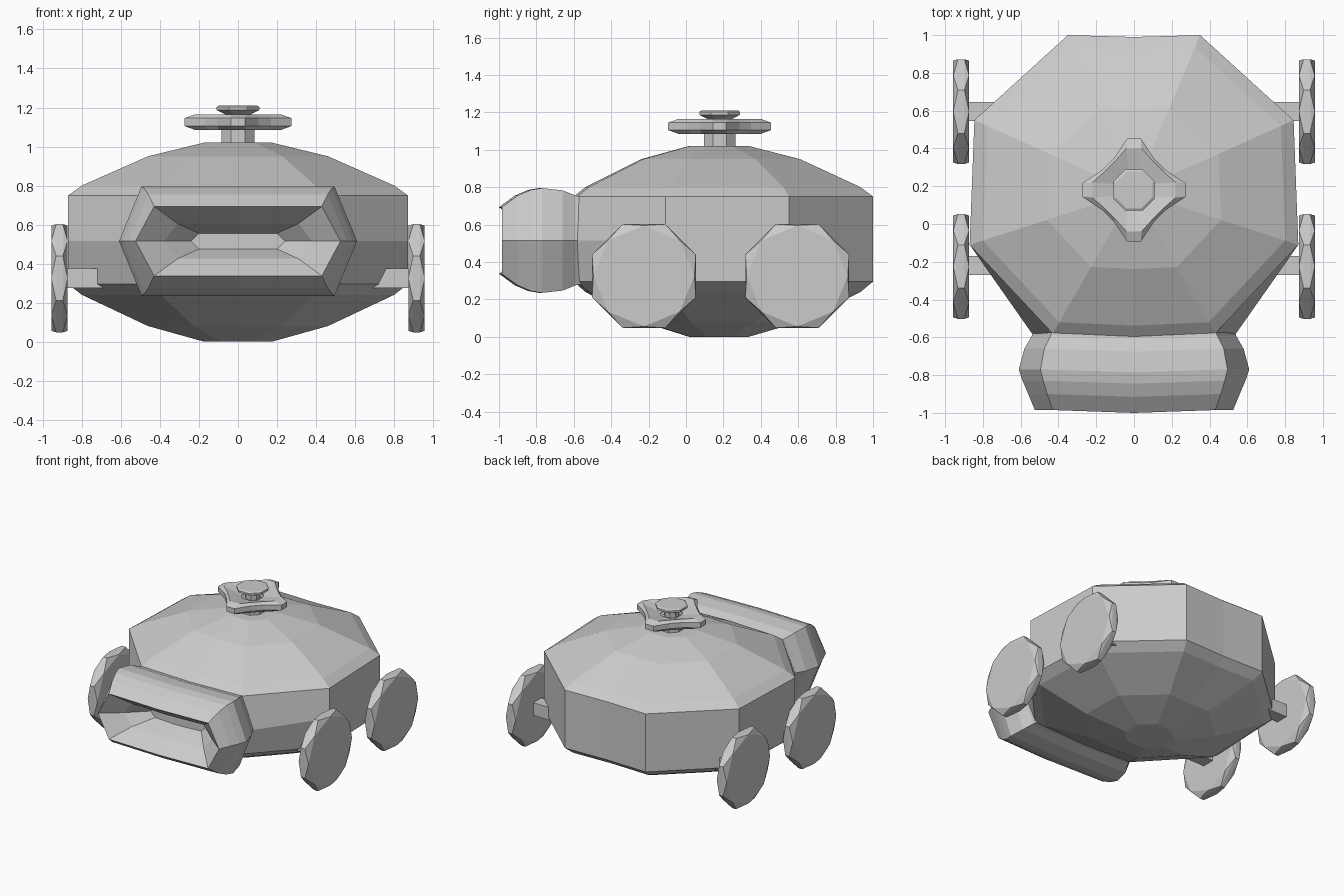
import bpy, bmesh, math

if "Cube" in bpy.data.objects:
    bpy.data.objects.remove(bpy.data.objects["Cube"])

grey = bpy.data.materials.new("light_grey")
grey.diffuse_color = (0.6, 0.6, 0.6, 1)
grey.use_nodes = True
grey.node_tree.nodes["Principled BSDF"].inputs["Base Color"].default_value = grey.diffuse_color


def loft(name, rings, cap_start=True, cap_end=True):
    """Skin a list of equal-length point loops into one flat-shaded object."""
    bm = bmesh.new()
    loops = [[bm.verts.new(p) for p in r] for r in rings]
    n = len(loops[0])
    for a, b in zip(loops, loops[1:]):
        for i in range(n):
            j = (i + 1) % n
            bm.faces.new((a[i], a[j], b[j], b[i]))
    if cap_start:
        bm.faces.new(loops[0][::-1])
    if cap_end:
        bm.faces.new(loops[-1])
    return finish(name, bm)


def finish(name, bm):
    bmesh.ops.recalc_face_normals(bm, faces=bm.faces)
    me = bpy.data.meshes.new(name)
    bm.to_mesh(me)
    bm.free()
    me.materials.append(grey)
    ob = bpy.data.objects.new(name, me)
    bpy.context.collection.objects.link(ob)
    return ob


CY = 0.17  # middle of the shell


# Faceted shell: a ten-sided outline scaled ring by ring
def shell_ring(scale, z, nose_x=0.43):
    half = [(0.35, 1.0), (0.845, 0.55), (0.87, -0.11), (nose_x, -0.58)]
    pts = [(0, 0.99)] + half + [(0, -0.60)] + [(-x, y) for x, y in half[::-1]]
    return [(x * scale, CY + (y - CY) * scale, z) for x, y in pts]


loft("shell", [
    shell_ring(0.2, 0.0), shell_ring(0.53, 0.08), shell_ring(0.92, 0.24),
    shell_ring(1, 0.295), shell_ring(1, 0.515, 0.54), shell_ring(1, 0.75),
    shell_ring(0.92, 0.80), shell_ring(0.53, 0.95), shell_ring(0.2, 1.02)])


# Six-sided hollow snout, slightly bowed at the middle
def snout_ring(y, side, corner, h):
    z = 0.515
    return [(side, y, z), (corner, y, z + h), (0, y - 0.015, z + h), (-corner, y, z + h),
            (-side, y, z), (-corner, y, z - h), (0, y - 0.015, z - h), (corner, y, z - h)]


loft("snout", [
    snout_ring(-0.56, 0.535, 0.43, 0.235), snout_ring(-0.59, 0.54, 0.44, 0.24),
    snout_ring(-0.66, 0.58, 0.475, 0.268), snout_ring(-0.77, 0.61, 0.495, 0.28),
    snout_ring(-0.83, 0.59, 0.48, 0.27), snout_ring(-0.90, 0.56, 0.46, 0.24),
    snout_ring(-0.985, 0.525, 0.43, 0.178),
    snout_ring(-0.87, 0.38, 0.31, 0.09), snout_ring(-0.74, 0.24, 0.20, 0.04)])


# Wheels: octagonal faces turned against a wider octagonal rim
def wheel(name, sx, y):
    def ring(x, r, turn):
        return [(sx * x, y + r * math.cos(math.radians(a * 45 + turn)),
                 0.325 + r * math.sin(math.radians(a * 45 + turn))) for a in range(8)]
    bm = bmesh.new()
    f0, r0, r1, f1 = [[bm.verts.new(p) for p in q] for q in (
        ring(0.873, 0.27, 0), ring(0.898, 0.3, 22.5), ring(0.932, 0.3, 22.5), ring(0.957, 0.27, 0))]
    bm.faces.new(f0)
    bm.faces.new(f1)
    for i in range(8):
        j = (i + 1) % 8
        bm.faces.new((r0[i], r0[j], r1[j], r1[i]))
        for f, r in ((f0, r0), (f1, r1)):
            bm.faces.new((f[i], f[j], r[i]))
            bm.faces.new((r[i], f[j], r[j]))
    finish(name, bm)


# Square axle stubs
def axle(name, sx, y):
    rings = [[(sx * x, y + dy, 0.325 + dz) for dy, dz in
              ((-0.05, -0.05), (0.05, -0.05), (0.05, 0.05), (-0.05, 0.05))] for x in (0.6, 0.9)]
    loft(name, rings)


for side, sx in (("left", -1), ("right", 1)):
    for end, y, ay in (("front", -0.225, -0.22), ("rear", 0.595, 0.595)):
        wheel(f"{end}_{side}_wheel", sx, y)
        axle(f"{end}_{side}_axle", sx, ay)


# Octagonal ring around the top stem
def oct_ring(r, z):
    return [(r * math.cos(math.radians(45 * a + 22.5)),
             0.18 + r * math.sin(math.radians(45 * a + 22.5)), z) for a in range(8)]


loft("valve_stem", [oct_ring(0.092, 1.0), oct_ring(0.092, 1.09),
                    oct_ring(0.055, 1.12), oct_ring(0.055, 1.17)])
loft("valve_cap", [oct_ring(0.05, 1.155), oct_ring(0.10, 1.178), oct_ring(0.118, 1.187),
                   oct_ring(0.118, 1.203), oct_ring(0.105, 1.21)])


# Four-lobed handle
def lobe_ring(tip, width, dip, z):
    pts = []
    for q in range(4):
        c, s = (1, 0, -1, 0)[q], (0, 1, 0, -1)[q]
        for u, v in ((tip, -width), (tip, width), (dip * 1.35, dip * 0.85), (dip * 0.85, dip * 1.35)):
            pts.append((u * c - v * s, 0.18 + u * s + v * c, z))
    return pts


loft("valve_handle", [
    lobe_ring(0.07, 0.03, 0.05, 1.125), lobe_ring(0.22, 0.04, 0.115, 1.085),
    lobe_ring(0.275, 0.035, 0.125, 1.105), lobe_ring(0.275, 0.035, 0.125, 1.145),
    lobe_ring(0.22, 0.04, 0.115, 1.165), lobe_ring(0.07, 0.03, 0.05, 1.13)],
    cap_start=False, cap_end=False)
